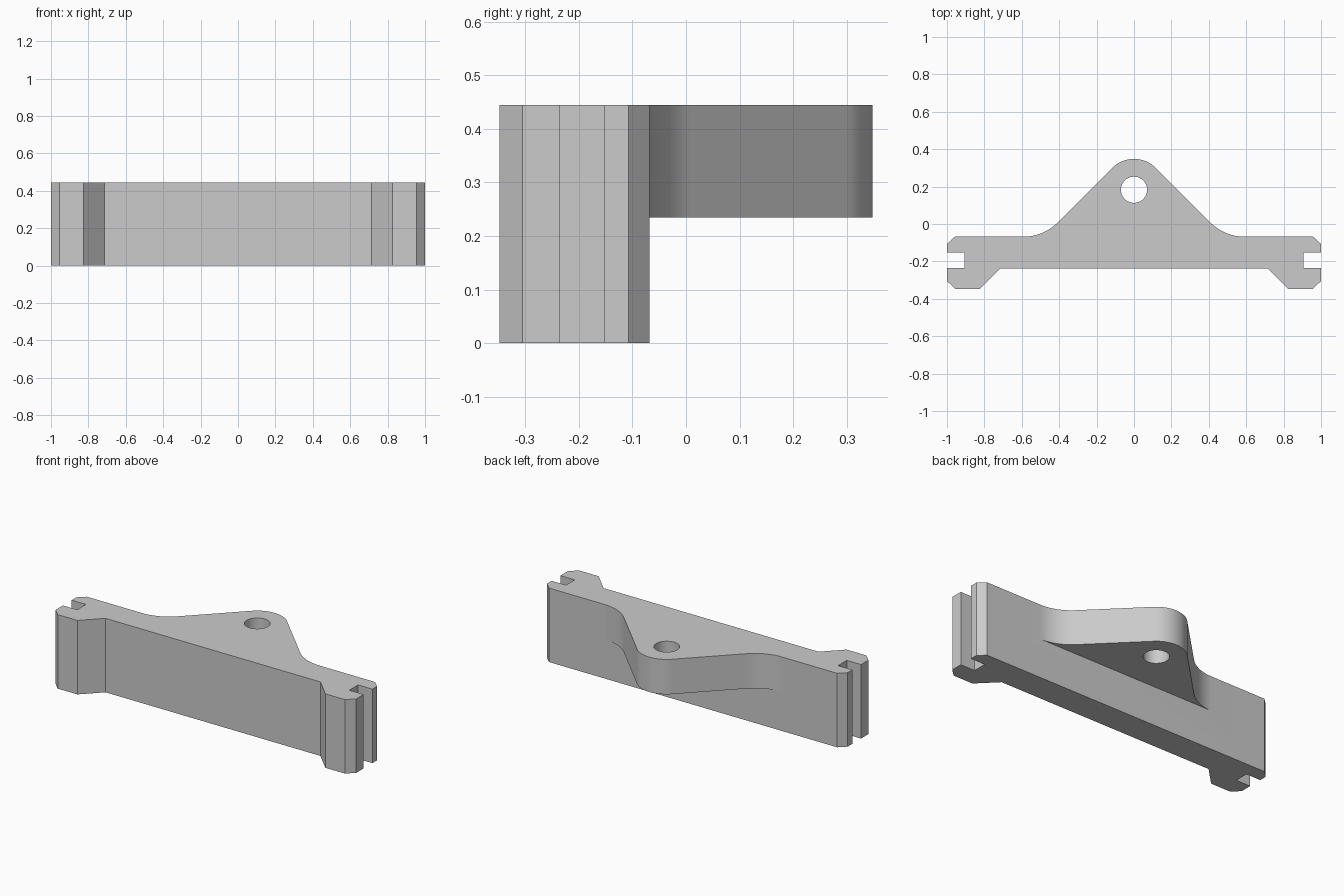
import bpy
import bmesh
from math import sin, cos, tan, pi, radians

cube = bpy.data.objects.get("Cube")
if cube:
    bpy.data.objects.remove(cube)

HEIGHT, LUG_BASE, BACK = 0.445, 0.235, -0.068
HOLE_Y, HOLE_R, TIP_R, FILLET_R = 0.183, 0.07, 0.165, 0.26

grey = bpy.data.materials.new("plain grey")
grey.use_nodes = True
colour = (0.6, 0.6, 0.6, 1)
grey.diffuse_color = colour
grey.node_tree.nodes["Principled BSDF"].inputs["Base Color"].default_value = colour


def arc(cx, cy, r, start, end, steps):
    angles = [radians(start + (end - start) * i / steps) for i in range(steps + 1)]
    return [(cx + r * cos(a), cy + r * sin(a)) for a in angles]


def mirrored(half):
    """Close a right-hand outline with its mirror image."""
    return half + [(-x, y) for x, y in reversed(half) if x > 1e-5]


def prism(name, outline, low, high):
    bm = bmesh.new()
    face = bm.faces.new([bm.verts.new((x, y, low)) for x, y in outline])
    grown = bmesh.ops.extrude_face_region(bm, geom=[face])["geom"]
    top = [v for v in grown if isinstance(v, bmesh.types.BMVert)]
    bmesh.ops.translate(bm, verts=top, vec=(0, 0, high - low))
    bmesh.ops.recalc_face_normals(bm, faces=bm.faces)
    mesh = bpy.data.meshes.new(name)
    bm.to_mesh(mesh)
    bm.free()
    mesh.materials.append(grey)
    obj = bpy.data.objects.new(name, mesh)
    bpy.context.collection.objects.link(obj)
    return obj


def combine(target, tool, operation):
    mod = target.modifiers.new(operation.title(), "BOOLEAN")
    mod.object, mod.operation, mod.solver = tool, operation, "EXACT"
    bpy.context.view_layer.objects.active = target
    bpy.ops.object.modifier_apply(modifier=mod.name)
    bpy.data.objects.remove(tool)


# Bar with chamfered, slotted ends and front feet
bar_half = [(0.715, -0.238), (0.825, -0.348), (0.955, -0.348), (1, -0.305),
            (1, -0.235), (0.905, -0.235), (0.905, -0.152), (1, -0.152),
            (1, -0.107), (0.958, BACK)]
bracket = prism("mounting_bracket", mirrored(bar_half), 0, HEIGHT)

# Rounded lug with fillets blending into the back of the bar
slope_foot = TIP_R * 2 ** 0.5 + HOLE_Y - BACK
fillet_x = slope_foot + FILLET_R * tan(pi / 8)
lug_half = [(fillet_x, -0.15)]
lug_half += arc(fillet_x, BACK + FILLET_R, FILLET_R, 270, 225, 14)
lug_half += arc(0, HOLE_Y, TIP_R, 45, 90, 14)
lug = prism("lug", mirrored(lug_half), LUG_BASE, HEIGHT)
combine(bracket, lug, "UNION")

# Round hole through the lug
drill = prism("hole_cutter", arc(0, HOLE_Y, HOLE_R, 0, 352.5, 47), 0.1, 0.6)
drill.hide_render = True
combine(bracket, drill, "DIFFERENCE")

# Smooth curves, sharp corners
bpy.ops.object.select_all(action="DESELECT")
bracket.select_set(True)
bpy.context.view_layer.objects.active = bracket
bpy.ops.object.shade_smooth_by_angle(angle=radians(25))
